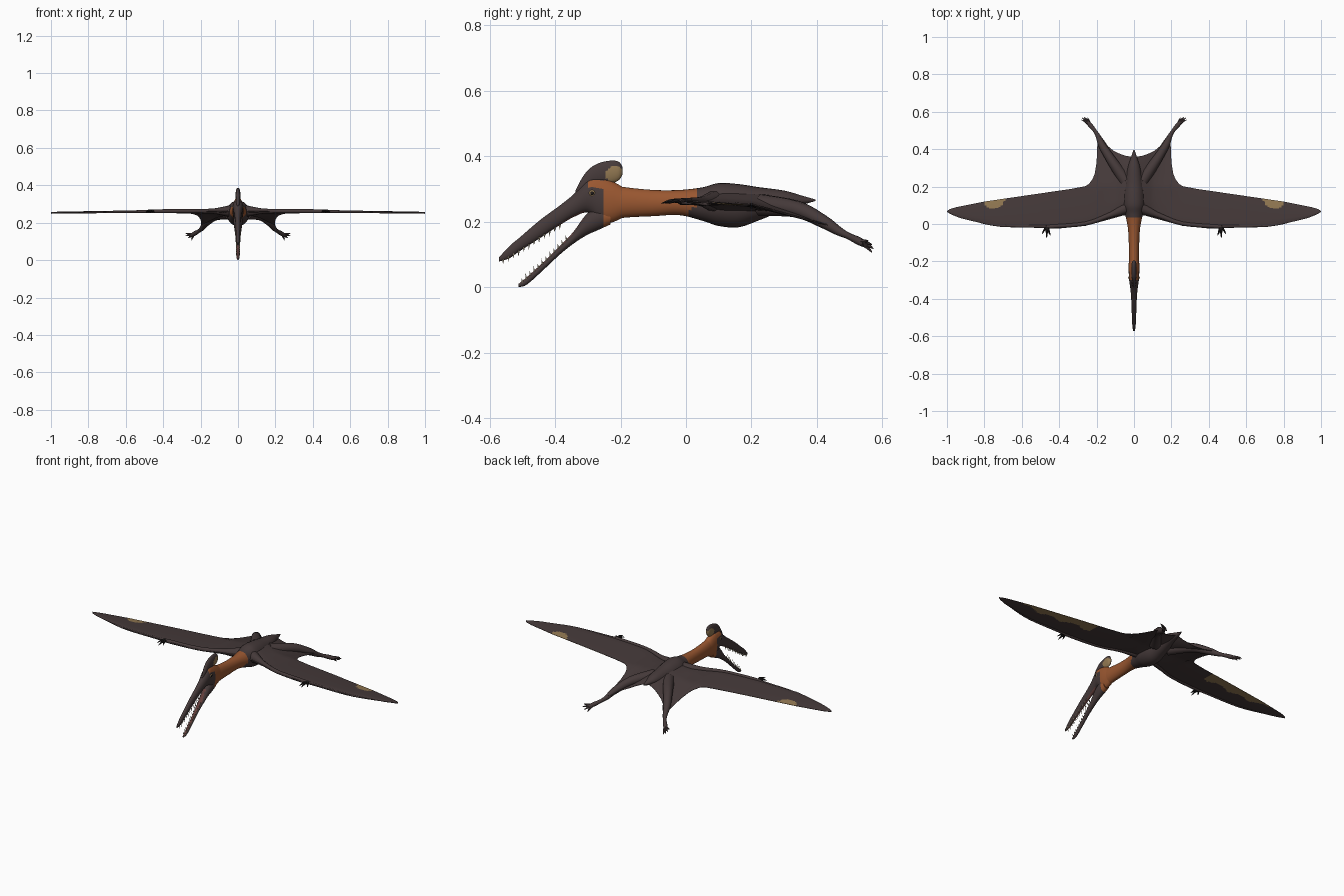
import bpy, bmesh, math
from mathutils import Vector, Matrix

if "Cube" in bpy.data.objects:
    bpy.data.objects.remove(bpy.data.objects["Cube"])


def material(name, rgb):
    m = bpy.data.materials.new(name)
    m.use_nodes = True
    m.diffuse_color = (*rgb, 1)
    node = m.node_tree.nodes["Principled BSDF"]
    node.inputs["Base Color"].default_value = (*rgb, 1)
    node.inputs["Roughness"].default_value = 0.9
    return m


DARK = material("dark brown hide", (0.06, 0.042, 0.042))
ORANGE = material("burnt orange", (0.32, 0.095, 0.03))
TAN = material("tan patch", (0.29, 0.19, 0.085))
MOUTH = material("mouth red brown", (0.13, 0.05, 0.045))
TOOTH = material("ivory", (0.55, 0.47, 0.32))
BLACK = material("claw black", (0.012, 0.01, 0.01))


def finish(name, bm, mats, rule=None, angle=50):
    bmesh.ops.recalc_face_normals(bm, faces=bm.faces)
    bm.normal_update()
    if rule:
        for f in bm.faces:
            f.material_index = rule(f.calc_center_median(), f.normal)
    me = bpy.data.meshes.new(name)
    bm.to_mesh(me)
    bm.free()
    for m in mats:
        me.materials.append(m)
    ob = bpy.data.objects.new(name, me)
    bpy.context.collection.objects.link(ob)
    bpy.ops.object.select_all(action="DESELECT")
    ob.select_set(True)
    bpy.context.view_layer.objects.active = ob
    bpy.ops.object.shade_smooth_by_angle(angle=math.radians(angle))
    return ob


def skin(bm, rings):
    """Bridge closed rings of points into a capped surface."""
    loops = [[bm.verts.new(p) for p in ring] for ring in rings]
    n = len(loops[0])
    for a, b in zip(loops, loops[1:]):
        for i in range(n):
            j = (i + 1) % n
            bm.faces.new((a[i], a[j], b[j], b[i]))
    bm.faces.new(loops[0])
    bm.faces.new(loops[-1])


def smooth_path(pts, steps):
    """Catmull-Rom through tuples of any length."""
    out = []
    for i in range(len(pts) - 1):
        p = [pts[max(i - 1, 0)], pts[i], pts[i + 1], pts[min(i + 2, len(pts) - 1)]]
        for s in range(steps):
            t = s / steps
            out.append([b + 0.5 * t * (c - a + t * (2 * a - 5 * b + 4 * c - d + t * (3 * (b - c) + d - a)))
                        for a, b, c, d in zip(*p)])
    return out + [list(pts[-1])]


def loft(name, sections, mats, rule=None, steps=5, sides=24):
    """Oval slices along y: (y, top, bottom, half width)."""
    rings = []
    for y, top, bot, w in smooth_path(sections, steps):
        mid, h = (top + bot) / 2, (top - bot) / 2
        rings.append([(w * math.cos(a), y, mid + h * math.sin(a))
                      for a in (2 * math.pi * k / sides for k in range(sides))])
    bm = bmesh.new()
    skin(bm, rings)
    return finish(name, bm, mats, rule)


def tube(bm, pts, steps=4, sides=10):
    """Round limb through (x, y, z, radius)."""
    path = smooth_path(pts, steps)
    rings = []
    for i, p in enumerate(path):
        d = Vector(path[min(i + 1, len(path) - 1)][:3]) - Vector(path[max(i - 1, 0)][:3])
        q = d.to_track_quat("Z", "Y")
        rings.append([Vector(p[:3]) + q @ Vector((math.cos(a), math.sin(a), 0)) * p[3]
                      for a in (2 * math.pi * k / sides for k in range(sides))])
    skin(bm, rings)


def lookup(table, x):
    for (x0, y0), (x1, y1) in zip(table, table[1:]):
        if x <= x1:
            return y0 + (y1 - y0) * (x - x0) / (x1 - x0)
    return table[-1][1]


# Torso, neck and tail
loft("body", [(-.25, .318, .2, .026), (-.19, .306, .212, .028), (-.1, .297, .217, .028),
              (-.02, .297, .22, .033), (.05, .305, .203, .047), (.1, .318, .187, .06),
              (.16, .315, .183, .06), (.22, .306, .203, .05), (.3, .295, .235, .034),
              (.35, .281, .25, .018), (.395, .268, .263, .003)],
     [DARK, ORANGE], lambda c, n: int(c.y < (.03 if c.z > .24 else .005)), steps=8)

# Head with upper beak, orange cheek and dark face
loft("head", [(-.572, .09, .078, .004), (-.54, .125, .088, .009), (-.508, .152, .11, .011),
              (-.446, .205, .15, .013), (-.385, .25, .19, .016), (-.342, .285, .215, .02),
              (-.3, .328, .228, .026), (-.265, .336, .2, .028), (-.23, .326, .197, .029),
              (-.19, .304, .214, .027)],
     [DARK, ORANGE, MOUTH],
     lambda c, n: 1 if c.y > -.253 or (c.y > -.298 and .302 < c.z < .328)
     else 2 if n.z < -.7 and c.y < -.31 else 0, steps=8)
loft("lower_jaw", [(-.512, .01, .001, .004), (-.486, .031, .008, .009), (-.43, .082, .058, .011),
                   (-.385, .127, .1, .013), (-.345, .168, .132, .017), (-.305, .222, .158, .022),
                   (-.27, .245, .174, .024), (-.23, .24, .192, .02)],
     [DARK, ORANGE, MOUTH],
     lambda c, n: 1 if c.y > -.248 else 2 if n.z > .55 and c.y < -.31 else 0)

# Crest with a tan spot at the back
loft("crest", [(-.338, .295, .27, .005), (-.315, .338, .28, .01), (-.29, .366, .3, .012),
               (-.26, .381, .31, .013), (-.225, .387, .318, .013), (-.204, .382, .328, .011),
               (-.194, .367, .345, .004)],
     [DARK, TAN],
     lambda c, n: int(math.hypot((c.y + .217) / .03, (c.z - .345) / .024) < 1), sides=36)

# Teeth along both jaws
bm = bmesh.new()
UPPER = [(-.56, .082), (-.508, .112), (-.446, .152), (-.36, .205)]
LOWER = [(-.505, .012), (-.43, .08), (-.345, .165)]
for table, start, end, down in ((UPPER, -.558, -.385, True), (LOWER, -.5, -.365, False)):
    for k in range(12):
        y = start + (end - start) * k / 11
        length = .017 if k % 2 else .013
        for side in (-1, 1):
            d = Vector((side * .15, -.1 if down else -.25, -1 if down else 1)).normalized()
            x = side * (.006 + .005 * k / 11)
            place = Matrix.Translation(Vector((x, y, lookup(table, y))) + d * length * .4)
            bmesh.ops.create_cone(bm, segments=6, radius1=.003, radius2=.0003, depth=length, cap_ends=True,
                                  matrix=place @ d.to_track_quat("Z", "Y").to_matrix().to_4x4())
finish("teeth", bm, [TOOTH])

# Eyes and pupils
for name, mat, x, r in (("eyes", TAN, .0245, .01), ("pupils", BLACK, .0285, .0055)):
    bm = bmesh.new()
    for side in (-1, 1):
        bmesh.ops.create_uvsphere(bm, u_segments=12, v_segments=8, radius=r,
                                  matrix=Matrix.Translation((side * x, -.287, .287)) @ Matrix.Diagonal((.45, 1, 1, 1)))
    finish(name, bm, [mat])

# Wing membrane, running across the back and down to the legs
LEAD = [(0, .05), (.06, .045), (.085, .038), (.13, .025), (.26, -.01), (.4, -.024), (.5, -.021),
        (.72, -.015), (.82, .005), (.93, .032), (.98, .052), (1, .065)]
TRAIL = [(0, .36), (.04, .363), (.075, .375), (.11, .392), (.14, .417), (.165, .455), (.185, .475),
         (.195, .45), (.2, .33), (.21, .27), (.22, .243), (.24, .215), (.26, .202), (.34, .187),
         (.56, .155), (.8, .12), (.95, .09), (.985, .08), (1, .069)]


def membrane_height(x, y):
    fall = min(max((y - .2) / .26, 0), 1)
    tip = max(x - .5, 0) * .01
    return .262 - .05 * max(y + .02, 0) * min(1, x / .1) - tip - .055 * fall * min(1, x / .17)


def wing_ring(x):
    ax = abs(x)
    lead, trail = lookup(LEAD, ax), lookup(TRAIL, ax)
    bump = math.exp(-(ax / .085) ** 2)
    upper, lower, count = [], [], 22
    for k in range(count + 1):
        t = k / count
        y = lead + (trail - lead) * t
        shape = min(1, 2.2 * math.sqrt(t)) * (1 - t ** 3)
        z = membrane_height(ax, y)
        upper.append((x, y, z + .001 + shape * (.004 + .034 * bump)))
        lower.append((x, y, z - .001 - shape * (.004 + .03 * bump)))
    return upper + lower[::-1]


def wing_colour(c, n):
    ax = abs(c.x)
    lead, trail = lookup(LEAD, ax), lookup(TRAIL, ax)
    if n.z > 0:
        return int(math.hypot((ax - .745) / .055, (c.y - trail) / .046) < 1)
    t = (c.y - lead) / (trail - lead)
    return int(.4 < ax < .86 and t > .68 + .07 * math.sin(ax * 40) + 1.5 * max(ax - .72, 0))


half = [k / 100 for k in range(1, 30)] + [.195, .205] + [.3 + k / 80 for k in range(56)] + [1]
half.sort()
bm = bmesh.new()
skin(bm, [wing_ring(x) for x in [-v for v in reversed(half)] + [0] + half])
finish("wing_membrane", bm, [DARK, TAN], wing_colour)

# Arms, hands, legs and feet on both sides
for side, label in ((1, "left"), (-1, "right")):
    def mirrored(*pts):
        return [(side * x, y, z, r) for x, y, z, r in pts]

    bm = bmesh.new()
    tube(bm, mirrored((.03, .09, .262, .035), (.085, .065, .262, .023), (.14, .043, .262, .014),
                      (.26, .002, .262, .011), (.44, -.013, .261, .011), (.5, -.012, .26, .008),
                      (.72, -.008, .257, .006), (.86, .02, .255, .004), (.985, .06, .252, .002)))
    finish(label + "_arm", bm, [DARK])

    bm = bmesh.new()
    for x, y in ((.492, -.052), (.467, -.075), (.447, -.062)):
        tube(bm, mirrored((.465, -.012, .262, .009), ((x + .465) / 2, y * .6, .264, .006),
                          (x, y, .256, .0015)), sides=6)
    finish(label + "_fingers", bm, [BLACK])

    bm = bmesh.new()
    tube(bm, mirrored((.045, .23, .25, .035), (.12, .34, .238, .026), (.17, .42, .2, .02),
                      (.19, .465, .172, .014), (.207, .495, .157, .01), (.232, .526, .142, .012),
                      (.25, .545, .132, .01)))
    finish(label + "_leg", bm, [DARK])

    bm = bmesh.new()
    for x, y, z in ((.28, .556, .142), (.279, .568, .13), (.266, .572, .118), (.248, .568, .106)):
        tube(bm, mirrored((.237, .532, .138, .009), ((x + .24) / 2, (y + .54) / 2, (z + .138) / 2, .006),
                          (x, y, z, .0015)), sides=6)
    finish(label + "_toes", bm, [DARK])
